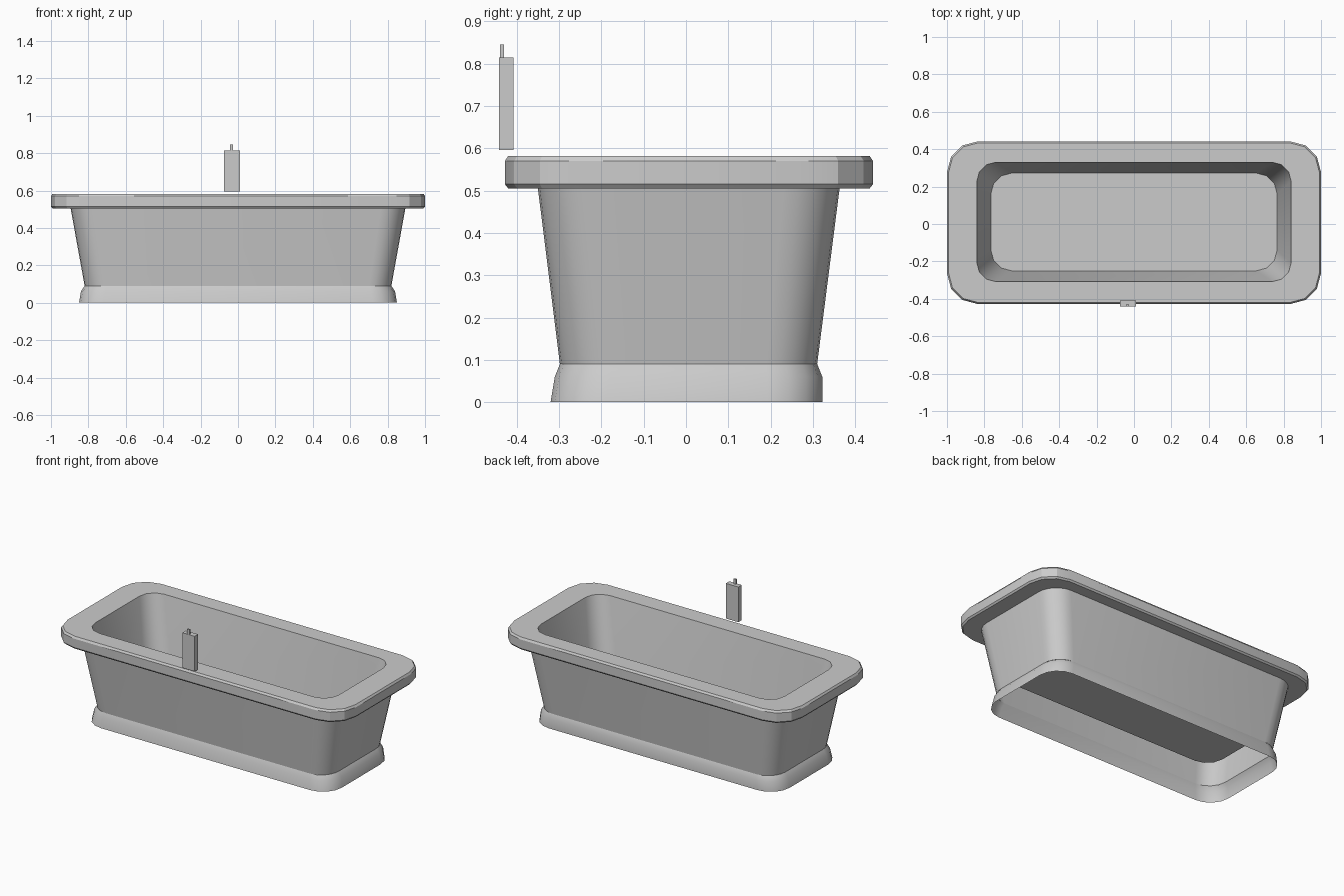
import bpy, bmesh, math

if "Cube" in bpy.data.objects:
    bpy.data.objects.remove(bpy.data.objects["Cube"], do_unlink=True)

grey = bpy.data.materials.new("plain_grey")
grey.use_nodes = True
colour = (0.6, 0.6, 0.6, 1)
grey.diffuse_color = colour
grey.node_tree.nodes["Principled BSDF"].inputs["Base Color"].default_value = colour


def finish(name, bm, angle=None):
    mesh = bpy.data.meshes.new(name)
    bm.to_mesh(mesh)
    bm.free()
    mesh.materials.append(grey)
    obj = bpy.data.objects.new(name, mesh)
    bpy.context.collection.objects.link(obj)
    if angle:
        bpy.ops.object.select_all(action="DESELECT")
        obj.select_set(True)
        bpy.context.view_layer.objects.active = obj
        bpy.ops.object.shade_smooth_by_angle(angle=math.radians(angle))
    return obj


def ring(bm, half_x, y0, y1, radius, z, segs):
    """Rounded rectangle, counter-clockwise from above."""
    cy, half_y = (y0 + y1) / 2, (y1 - y0) / 2
    verts = []
    for q, (sx, sy) in enumerate([(1, 1), (-1, 1), (-1, -1), (1, -1)]):
        for i in range(segs + 1):
            a = math.pi / 2 * (q + i / segs)
            verts.append(bm.verts.new((sx * (half_x - radius) + radius * math.cos(a),
                                       cy + sy * (half_y - radius) + radius * math.sin(a), z)))
    return verts


def loft(name, levels, segs, angle, cap=False):
    """Skin the rings in order; optionally close the last one."""
    bm = bmesh.new()
    rings = [ring(bm, *level, segs) for level in levels]
    for a, b in zip(rings, rings[1:]):
        for i in range(len(a)):
            j = (i + 1) % len(a)
            bm.faces.new((a[i], a[j], b[j], b[i]))
    if cap:
        bm.faces.new(rings[-1])
    return finish(name, bm, angle)


def box(name, x, y, z):
    bm = bmesh.new()
    bmesh.ops.create_cube(bm, size=1)
    for v in bm.verts:
        v.co = [r[0] if c < 0 else r[1] for c, r in zip(v.co, (x, y, z))]
    return finish(name, bm)


# Open plinth: half width, front y, back y, corner radius, height
loft("plinth", [(0.85, -0.32, 0.322, 0.13, 0),
                (0.84, -0.31, 0.322, 0.13, 0.06),
                (0.82, -0.298, 0.31, 0.12, 0.09)], 4, 25)

# Tapered outer wall
loft("outer_wall", [(0.82, -0.298, 0.31, 0.12, 0.09),
                    (0.895, -0.35, 0.363, 0.13, 0.505)], 6, 40)

# Wide rim with small bevels, running in to the opening
loft("rim", [(0.895, -0.35, 0.363, 0.13, 0.505),
             (0.992, -0.42, 0.434, 0.16, 0.505),
             (1.0, -0.428, 0.442, 0.165, 0.515),
             (1.0, -0.428, 0.442, 0.165, 0.57),
             (0.992, -0.42, 0.434, 0.16, 0.582),
             (0.84, -0.308, 0.33, 0.1, 0.582)], 3, 20)

# Sunken basin with a flat floor
loft("basin", [(0.84, -0.308, 0.33, 0.1, 0.582),
               (0.765, -0.25, 0.272, 0.11, 0.2)], 3, 40, cap=True)

# Upright tap block with its pin
box("tap_block", (-0.075, 0.011), (-0.442, -0.408), (0.596, 0.815))
box("tap_pin", (-0.043, -0.027), (-0.44, -0.43), (0.815, 0.845))
